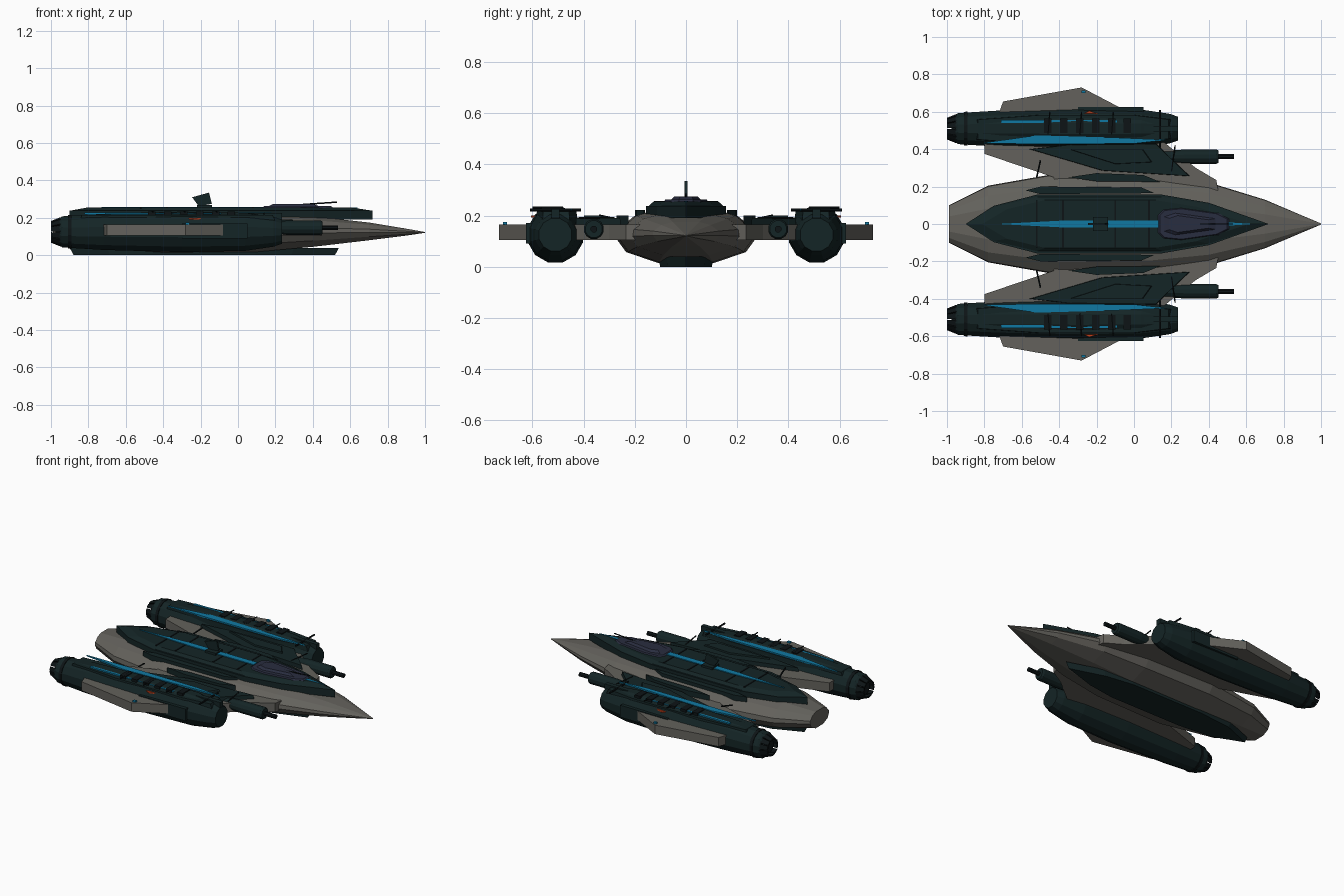
import bpy, bmesh, math
from mathutils import Vector, Matrix

if "Cube" in bpy.data.objects:
    bpy.data.objects.remove(bpy.data.objects["Cube"])


def material(name, r, g, b):
    m = bpy.data.materials.new(name)
    m.diffuse_color = (r, g, b, 1)
    m.use_nodes = True
    m.node_tree.nodes["Principled BSDF"].inputs["Base Color"].default_value = m.diffuse_color
    return m


GREY = material("hull grey", 0.125, 0.12, 0.106)
DARK = material("dark teal", 0.007, 0.018, 0.019)
BLACK = material("near black", 0.004, 0.007, 0.008)
BLUE = material("stripe blue", 0.005, 0.19, 0.36)
NAVY = material("canopy navy", 0.022, 0.026, 0.05)
ORANGE = material("marker orange", 0.55, 0.05, 0.01)


def finish(name, bm, mat):
    bmesh.ops.recalc_face_normals(bm, faces=bm.faces)
    me = bpy.data.meshes.new(name)
    bm.to_mesh(me)
    bm.free()
    me.materials.append(mat)
    ob = bpy.data.objects.new(name, me)
    bpy.context.collection.objects.link(ob)
    return ob


def skin(name, rings, mat):
    """Join equal-length rings of points and cap both ends."""
    bm = bmesh.new()
    vs = [[bm.verts.new(p) for p in ring] for ring in rings]
    n = len(vs[0])
    for a, b in zip(vs, vs[1:]):
        for i in range(n):
            j = (i + 1) % n
            bm.faces.new((a[i], a[j], b[j], b[i]))
    bm.faces.new(vs[0])
    bm.faces.new(vs[-1])
    return finish(name, bm, mat)


def plate(name, pts, z0, z1, mat, sy=1, taper=1.0):
    """Flat outline (x, y) raised from z0 to z1, the top scaled across y and x."""
    cx = sum(p[0] for p in pts) / len(pts)
    cy = sum(p[1] for p in pts) / len(pts)
    low = [(x, y * sy, z0) for x, y in pts]
    top = [(cx + (x - cx) * taper, (cy + (y - cy) * taper) * sy, z1) for x, y in pts]
    return skin(name, [low, top], mat)


def both(half):
    """Complete a half outline (front to back, y >= 0) around the centre line."""
    return half + [(x, -y) for x, y in reversed(half) if y > 0]


def box(name, x0, x1, y0, y1, z0, z1, mat, sy=1):
    return plate(name, [(x0, y0), (x1, y0), (x1, y1), (x0, y1)], z0, z1, mat, sy)


def turned(name, stations, y, z, n, mat):
    """Rings (x, radius) around an axis along x."""
    rings = []
    for x, r in stations:
        ang = [2 * math.pi * (i + 0.5) / n for i in range(n)]
        rings.append([(x, y + r * math.cos(a), z + r * math.sin(a)) for a in ang])
    return skin(name, rings, mat)


def rod(name, a, b, r, mat, sy=1):
    a, b = Vector((a[0], a[1] * sy, a[2])), Vector((b[0], b[1] * sy, b[2]))
    bm = bmesh.new()
    bmesh.ops.create_cone(bm, cap_ends=True, segments=6, radius1=r, radius2=r, depth=(b - a).length)
    rot = (b - a).to_track_quat('Z', 'Y').to_matrix().to_4x4()
    bm.transform(Matrix.Translation((a + b) / 2) @ rot)
    return finish(name, bm, mat)


# Main hull: half section (share of width, share of height), lofted nose to tail
SECTION = [(0.4, -1), (0.86, -0.6), (1, -0.1), (0.98, 0.25), (0.74, 0.75), (0.4, 1)]
SECTION += [(-a, b) for a, b in reversed(SECTION)]
STATIONS = [(-0.99, 0.10, 0.07, 0.18), (-0.78, 0.205, 0.04, 0.205), (-0.4, 0.272, 0.015, 0.225),
            (0.1, 0.262, 0.018, 0.225), (0.4, 0.222, 0.045, 0.208), (0.7, 0.13, 0.08, 0.175),
            (0.9, 0.045, 0.105, 0.142), (1.0, 0.003, 0.12, 0.124)]
skin("main_hull", [[(x, w * a, (lo + hi) / 2 + b * (hi - lo) / 2) for a, b in SECTION]
                   for x, w, lo, hi in STATIONS], GREY)

# Belly plate and raised top deck
plate("belly_plate", both([(0.54, 0), (0.3, 0.075), (0.1, 0.105), (-0.45, 0.105), (-0.7, 0.08), (-0.9, 0)]),
      0.04, 0.0, DARK, taper=0.97)
DECK = [(0.72, 0), (0.4, 0.105), (0.15, 0.145), (-0.52, 0.145), (-0.75, 0.09), (-0.9, 0)]
plate("deck_base", both([(x, y * 1.08) for x, y in DECK]), 0.19, 0.238, DARK)
plate("deck_top", both([(x, y) for x, y in DECK]), 0.238, 0.254, DARK, taper=0.88)
for x in (-0.52, -0.38, -0.1, 0.08):
    box("deck_rib", x - 0.005, x + 0.005, -0.125, 0.125, 0.25, 0.257, BLACK)
plate("deck_stripe", both([(0.13, 0.02), (-0.35, 0.02), (-0.73, 0)]), 0.25, 0.259, BLUE)
plate("deck_nose_stripe", both([(0.64, 0), (0.5, 0.009), (0.4, 0.009)]), 0.248, 0.256, BLUE)

# Canopy and its probe
CAN = [(0.52, 0.03), (0.46, 0.06), (0.25, 0.09), (0.15, 0.08), (0.12, 0.05)]
plate("canopy", both(CAN), 0.245, 0.262, NAVY, taper=0.9)
plate("canopy_crown", both([(0.44, 0.03), (0.22, 0.06), (0.16, 0.04)]), 0.26, 0.275, NAVY, taper=0.75)
rod("canopy_probe", (0.3, 0, 0.268), (0.53, 0, 0.284), 0.004, BLACK)

# Dorsal sensor fin: thin tilted blade on a low block
box("fin_base", -0.22, -0.14, -0.037, 0.037, 0.25, 0.268, DARK)
prof = [(-0.245, 0.31), (-0.155, 0.335), (-0.14, 0.275), (-0.21, 0.262)]
skin("sensor_fin", [[(x, y, z) for x, z in prof] for y in (-0.006, 0.006)], DARK)

for s, side in ((1, "left"), (-1, "right")):
    # Wing running from hull through the nacelle to the outer tip
    wing = [(0.45, 0.18), (0.44, 0.235), (0.33, 0.3), (0.12, 0.47), (-0.07, 0.62), (-0.28, 0.73),
            (-0.7, 0.655), (-0.72, 0.6), (-0.8, 0.45), (-0.8, 0.375), (-0.43, 0.25), (-0.4, 0.18)]
    plate(side + "_wing", wing, 0.105, 0.165, GREY, s)
    box(side + "_tip_light", -0.28, -0.26, 0.7, 0.715, 0.16, 0.175, BLUE, s)

    # Armour over the inner wing and along the hull shoulder
    armour = [(0.3, 0.255), (0.17, 0.38), (0.12, 0.43), (-0.3, 0.43), (-0.56, 0.4), (-0.17, 0.285)]
    plate(side + "_wing_armour", armour, 0.16, 0.19, DARK, s, 0.98)
    plate(side + "_armour_step", [(0.1, 0.33), (0.05, 0.4), (-0.35, 0.4), (-0.1, 0.32)],
          0.185, 0.2, DARK, s, 0.95)
    plate(side + "_shoulder_strip", [(0.14, 0.225), (0.05, 0.262), (-0.2, 0.272), (-0.35, 0.25), (-0.2, 0.228)],
          0.15, 0.2, DARK, s)
    plate(side + "_deck_strip", [(0.11, 0.165), (0.04, 0.195), (-0.5, 0.2), (-0.58, 0.18), (-0.5, 0.16)],
          0.18, 0.222, DARK, s)
    rod(side + "_inner_aerial", (-0.52, 0.25, 0.18), (-0.5, 0.34, 0.2), 0.005, BLACK, s)
    rod(side + "_wing_rod", (0.2, 0.28, 0.19), (0.22, 0.42, 0.19), 0.004, BLACK, s)

    # Engine nacelle with flat top spine
    y = 0.51 * s
    turned(side + "_nacelle", [(-0.955, 0.075), (-0.94, 0.086), (-0.72, 0.1), (-0.3, 0.112), (0.04, 0.105),
                               (0.19, 0.082), (0.235, 0.066)], y, 0.125, 12, DARK)
    plate(side + "_nacelle_spine", [(0.2, 0.455), (0.2, 0.56), (0.0, 0.585), (-0.5, 0.585), (-0.85, 0.56),
                                    (-0.85, 0.45), (-0.5, 0.425), (0.0, 0.425)], 0.18, 0.216, DARK, s, 0.97)
    turned(side + "_nacelle_collar", [(-0.91, 0.091), (-0.89, 0.093)], y, 0.125, 16, BLACK)
    box(side + "_nacelle_side", -0.3, 0.05, 0.58, 0.625, 0.09, 0.17, DARK, s)

    # Engine nozzle: core plus a ring of separate petals
    turned(side + "_nozzle_core", [(-0.975, 0.045), (-0.95, 0.06)], y, 0.125, 12, BLACK)
    for i in range(12):
        a0, a1 = (2 * math.pi * (i + k) / 12 for k in (0.08, 0.92))
        rings = []
        for x, r in ((-0.95, 0.078), (-1.0, 0.058)):
            rings.append([(x, y + q * math.cos(a), 0.125 + q * math.sin(a))
                          for q, a in ((r, a0), (r, a1), (r - 0.01, a1), (r - 0.01, a0))])
        skin(side + "_nozzle_petal", rings, BLACK)

    # Painted stripes and marker on the nacelle
    plate(side + "_wedge_stripe", [(0.18, 0.45), (-0.1, 0.462), (-0.52, 0.474), (-0.82, 0.432), (-0.5, 0.427),
                                   (0.0, 0.43)], 0.219, 0.228, BLUE, s)
    box(side + "_line_stripe", -0.71, -0.09, 0.54, 0.555, 0.217, 0.226, BLUE, s)
    plate(side + "_marker", [(-0.18, 0.585), (-0.24, 0.605), (-0.3, 0.575), (-0.28, 0.57)],
          0.192, 0.2, ORANGE, s)

    # Cross ribs and aerials on the nacelle
    for i in range(6):
        x = -0.46 + 0.085 * i
        box(side + "_nacelle_rib", x - 0.02, x + 0.02, 0.487, 0.565, 0.205, 0.234, BLACK, s)
        if i % 2 == 0:
            rod(side + "_rib_aerial", (x, 0.48, 0.232), (x + 0.01, 0.6, 0.232), 0.004, BLACK, s)
    rod(side + "_front_aerial", (0.14, 0.41, 0.222), (0.14, 0.61, 0.222), 0.006, BLACK, s)
    box(side + "_nose_rail", 0.0, 0.235, 0.495, 0.525, 0.19, 0.225, DARK, s)

    # Forward cannon
    turned(side + "_cannon", [(0.1, 0.036), (0.2, 0.034), (0.27, 0.04), (0.44, 0.04), (0.452, 0.034)],
           0.36 * s, 0.147, 12, DARK)
    turned(side + "_cannon_barrel", [(0.44, 0.014), (0.535, 0.014)], 0.36 * s, 0.147, 8, BLACK)
